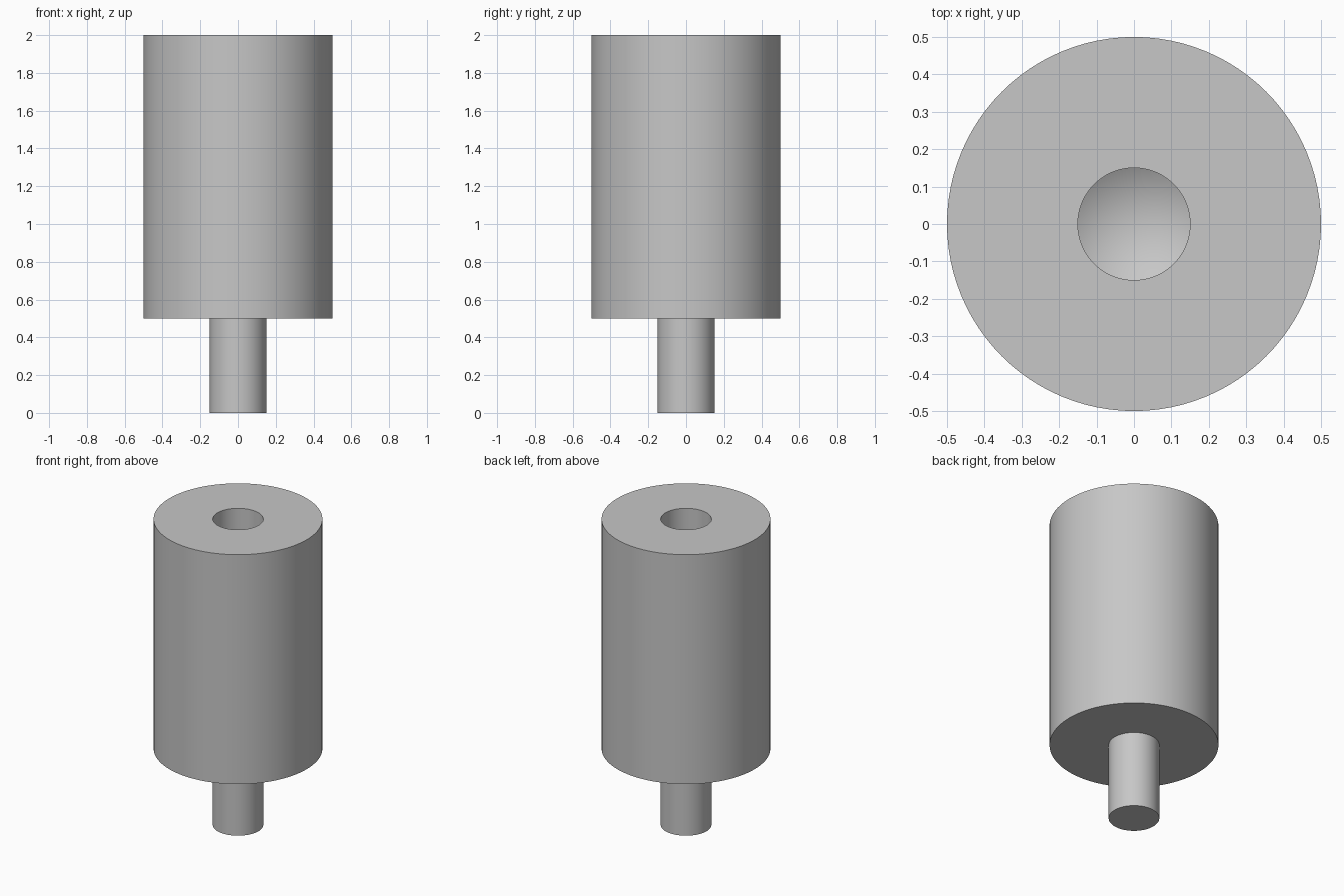
import bpy
import bmesh
from math import radians, tan, tau

cube = bpy.data.objects.get("Cube")
if cube:
    bpy.data.objects.remove(cube, do_unlink=True)

SEGMENTS = 96
BODY_R, STUD_R = 0.5, 0.15
SHOULDER, TOP = 0.5, 2.0
BORE_FLOOR = 1.5
BORE_TIP = BORE_FLOOR - STUD_R * tan(radians(30))

# Plain grey metal
metal = bpy.data.materials.new("grey metal")
metal.use_nodes = True
grey = (0.57, 0.57, 0.57, 1)
metal.diffuse_color = grey
metal.node_tree.nodes["Principled BSDF"].inputs["Base Color"].default_value = grey


def lathe(name, profile):
    """Turn a (radius, height) profile around the z axis."""
    bm = bmesh.new()
    verts = [bm.verts.new((r, 0, z)) for r, z in profile]
    edges = [bm.edges.new(pair) for pair in zip(verts, verts[1:])]
    bmesh.ops.spin(bm, geom=verts + edges, cent=(0, 0, 0), axis=(0, 0, 1),
                   angle=tau, steps=SEGMENTS, use_duplicate=False)
    bmesh.ops.remove_doubles(bm, verts=bm.verts, dist=0.0001)
    bmesh.ops.recalc_face_normals(bm, faces=bm.faces)
    mesh = bpy.data.meshes.new(name)
    bm.to_mesh(mesh)
    bm.free()
    mesh.materials.append(metal)
    obj = bpy.data.objects.new(name, mesh)
    bpy.context.collection.objects.link(obj)
    bpy.ops.object.select_all(action="DESELECT")
    obj.select_set(True)
    bpy.context.view_layer.objects.active = obj
    bpy.ops.object.shade_smooth_by_angle(angle=radians(25))
    return obj


# Large cylinder with a blind hole ending in a drill point
lathe("body", [(0, SHOULDER), (BODY_R, SHOULDER), (BODY_R, TOP),
               (STUD_R, TOP), (STUD_R, BORE_FLOOR), (0, BORE_TIP)])

# Narrow stud under the body
lathe("stud", [(0, 0), (STUD_R, 0), (STUD_R, SHOULDER), (0, SHOULDER)])
